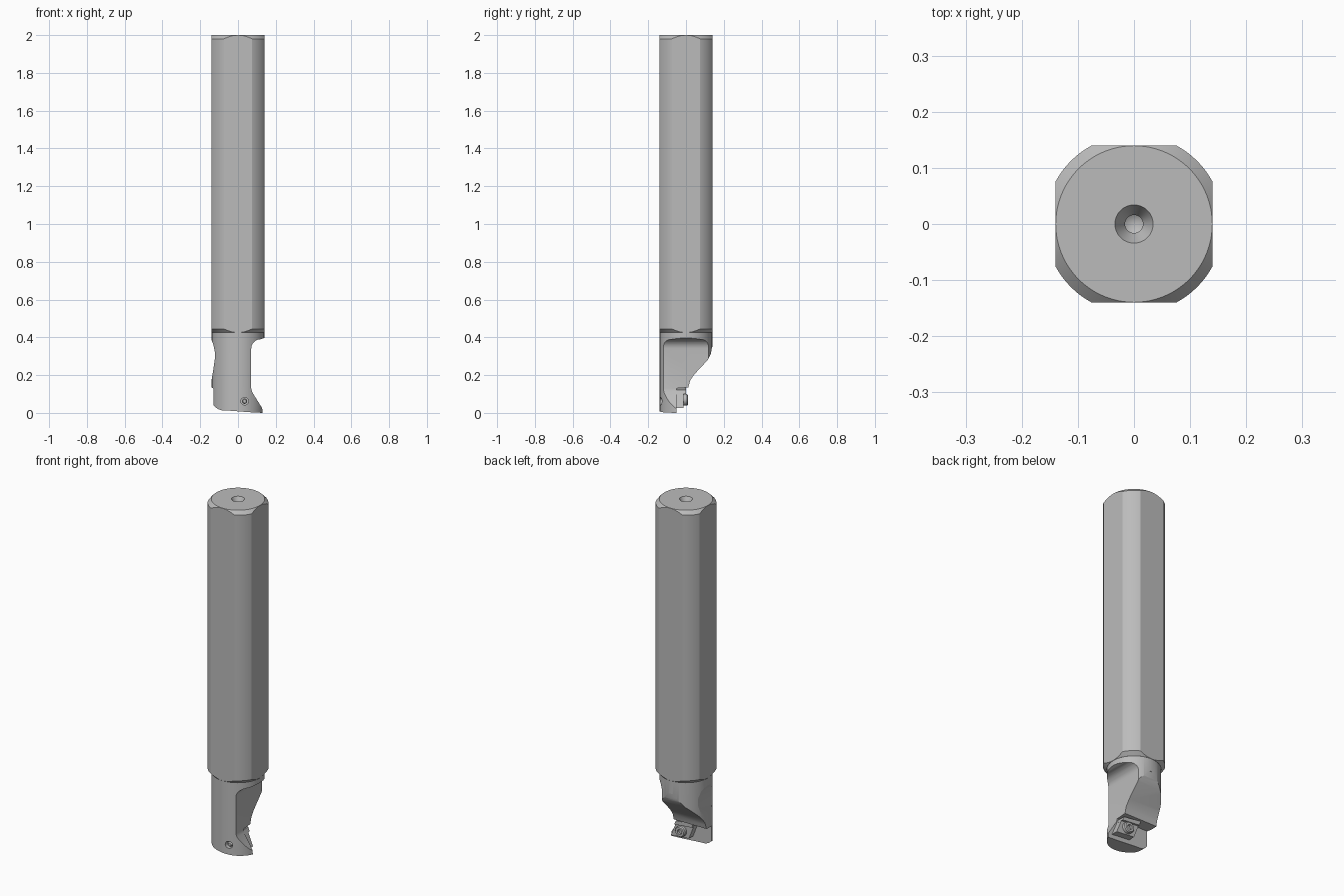
import bpy, bmesh, math
from mathutils import Vector, Matrix

if "Cube" in bpy.data.objects:
    bpy.data.objects.remove(bpy.data.objects["Cube"], do_unlink=True)

steel = bpy.data.materials.new("steel grey")
steel.use_nodes = True
GREY = (0.5, 0.5, 0.5, 1)
steel.diffuse_color = GREY
steel.node_tree.nodes["Principled BSDF"].inputs["Base Color"].default_value = GREY


def make(name, bm):
    bmesh.ops.recalc_face_normals(bm, faces=bm.faces)
    mesh = bpy.data.meshes.new(name)
    bm.to_mesh(mesh)
    bm.free()
    mesh.materials.append(steel)
    obj = bpy.data.objects.new(name, mesh)
    bpy.context.collection.objects.link(obj)
    return obj


def lathe(name, profile, steps=96):
    """Spin (radius, z) points, which start and end on the axis, about z."""
    bm = bmesh.new()
    verts = [bm.verts.new((r, 0, z)) for r, z in profile]
    edges = [bm.edges.new(p) for p in zip(verts, verts[1:])]
    bmesh.ops.spin(bm, geom=verts + edges, cent=(0, 0, 0), axis=(0, 0, 1),
                   angle=math.tau, steps=steps, use_duplicate=False)
    bmesh.ops.remove_doubles(bm, verts=bm.verts, dist=1e-5)
    return make(name, bm)


def prism(name, points, axis, low, high):
    """Extrude an outline: (x, z) along y, or (y, z) along x."""
    bm = bmesh.new()
    place = (lambda a, b: (a, low, b)) if axis == "y" else (lambda a, b: (low, a, b))
    face = bm.faces.new([bm.verts.new(place(a, b)) for a, b in points])
    moved = bmesh.ops.extrude_face_region(bm, geom=[face])["geom"]
    shift = Vector((0, high - low, 0) if axis == "y" else (high - low, 0, 0))
    bmesh.ops.translate(bm, vec=shift,
                        verts=[v for v in moved if isinstance(v, bmesh.types.BMVert)])
    return make(name, bm)


def boolean(obj, tool, operation):
    mod = obj.modifiers.new("cut", "BOOLEAN")
    mod.object, mod.operation, mod.solver = tool, operation, "EXACT"
    bpy.context.view_layer.objects.active = obj
    bpy.ops.object.modifier_apply(modifier=mod.name)
    bpy.data.objects.remove(tool, do_unlink=True)


def arc(cx, cz, r, start, end, n=10):
    """Points along an arc, angles in degrees."""
    angles = [math.radians(start + (end - start) * i / n) for i in range(n + 1)]
    return [(cx + r * math.cos(a), cz + r * math.sin(a)) for a in angles]


def lay_on_y(obj, x, y, z):
    """Turn a lathed part so its axis points to the back, then place it."""
    obj.data.transform(Matrix.Translation((x, y, z)) @ Matrix.Rotation(-math.pi / 2, 4, "X"))
    return obj


# Shank: chamfered round bar with a centre-drilled end and four flats
shank = lathe("shank", [(0, 0.425), (0.1395, 0.425), (0.159, 0.445), (0.159, 1.98),
                        (0.1395, 2), (0.034, 2), (0.016, 1.965), (0.016, 1.92), (0, 1.91)])
flats = prism("flats", [(-0.14, 0.3), (0.14, 0.3), (0.14, 2.1), (-0.14, 2.1)],
              "y", -0.14, 0.14)
boolean(shank, flats, "INTERSECT")

# Head: round neck trimmed to the side outline
head = lathe("head", [(0, 0), (0.139, 0), (0.139, 0.43), (0, 0.43)])
outline = [(0.16, 0.5), (0.16, 0.405), (0.135, 0.395)]
outline += arc(0.12, 0.34, 0.05, 90, 180)
outline += [(0.07, 0.13), (0.075, 0.11), (0.128, 0.025), (0.13, 0), (0.07, 0.003), (-0.05, 0.012)]
outline += arc(-0.075, 0.08, 0.067, 270, 180)
outline += [(-0.142, 0.16), (-0.132, 0.22), (-0.122, 0.29), (-0.122, 0.32),
            (-0.13, 0.36), (-0.15, 0.41), (-0.15, 0.5)]
boolean(head, prism("side_outline", outline, "y", -0.3, 0.3), "INTERSECT")

# Chip clearance sloping down the back to the insert seat
clearance = [(0.3, 0.35), (0.138, 0.35), (0.132, 0.315), (0.115, 0.28), (0.045, 0.205),
             (0.022, 0.172), (0.012, 0.135), (-0.05, 0.13), (-0.05, -0.1), (0.3, -0.1)]
boolean(head, prism("chip_clearance", clearance, "x", -0.3, 0.3), "DIFFERENCE")

# Screw hole in the front of the head
SCREW_X, SCREW_Z = 0.035, 0.062
hole = lathe("hole", [(0, 0), (0.02, 0), (0.02, 0.1), (0, 0.1)], 32)
boolean(head, lay_on_y(hole, SCREW_X, -0.19, SCREW_Z), "DIFFERENCE")

# Screw end inside the hole
screw_end = lathe("screw_end", [(0, 0), (0.009, 0), (0.014, 0.006), (0.014, 0.05), (0, 0.05)], 32)
lay_on_y(screw_end, SCREW_X, -0.128, SCREW_Z)

# Cutting insert, with a raised chip breaker along its upper edge
insert = prism("cutting_insert", [(0.105, 0.025), (0.07, 0.11), (-0.045, 0.125), (-0.01, 0.035)],
               "y", -0.053, -0.012)
breaker = prism("chip_breaker", [(0.075, 0.1), (0.066, 0.122), (-0.045, 0.135), (-0.038, 0.11)],
                "y", -0.053, 0.0)

# Clamping screw head with a socket
screw_head = lathe("screw_head", [(0, 0), (0.031, 0), (0.031, 0.018), (0.026, 0.024),
                                  (0.014, 0.024), (0.014, 0.01), (0, 0.01)], 32)
lay_on_y(screw_head, SCREW_X, -0.014, SCREW_Z + 0.007)

# Smooth round surfaces, keep machined edges crisp
for obj in (shank, head, screw_end, insert, breaker, screw_head):
    bpy.ops.object.select_all(action="DESELECT")
    obj.select_set(True)
    bpy.context.view_layer.objects.active = obj
    bpy.ops.object.shade_smooth_by_angle(angle=math.radians(20))
